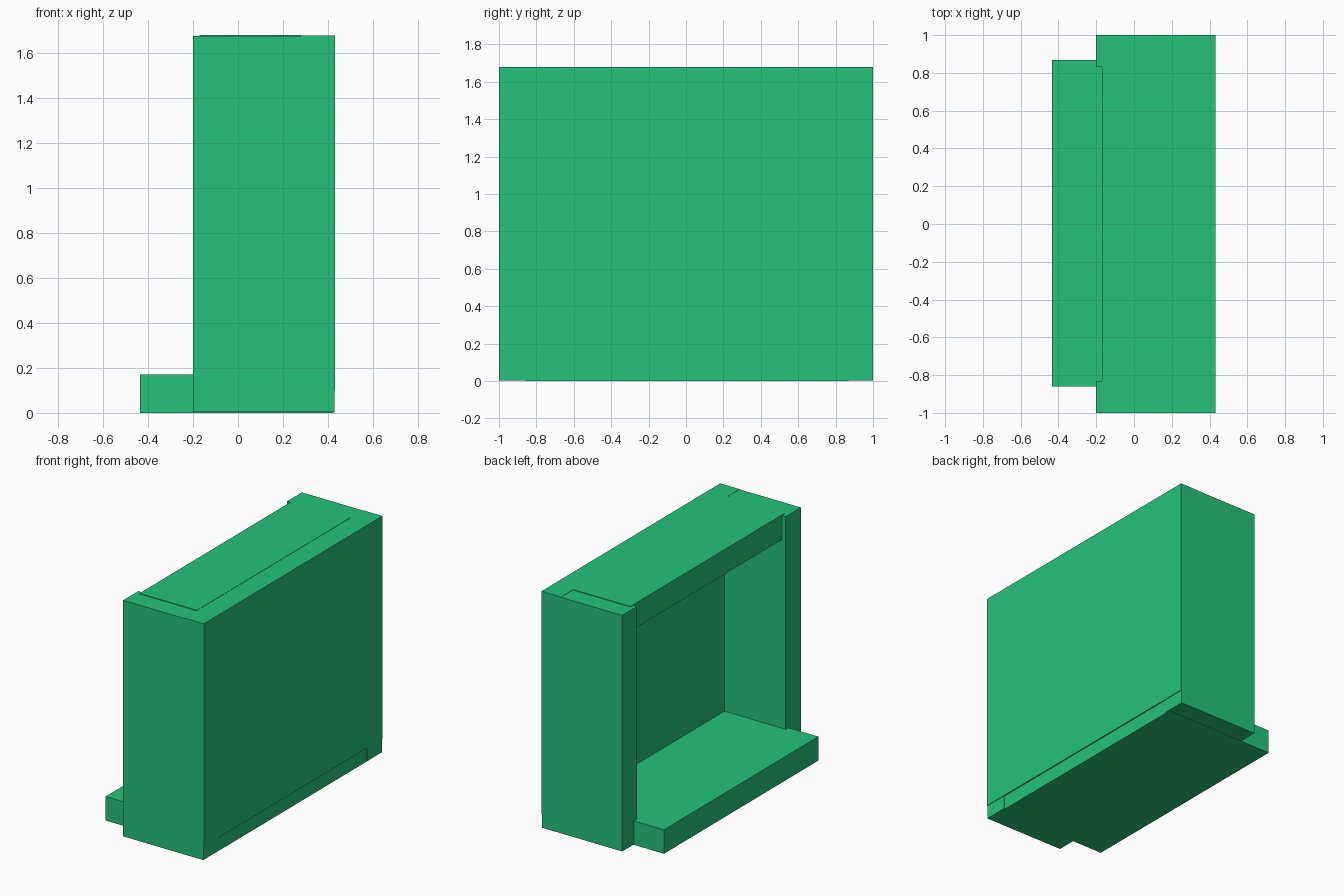
import bpy

default = bpy.data.objects.get("Cube")
if default:
    bpy.data.objects.remove(default, do_unlink=True)

green = bpy.data.materials.new("green")
green.use_nodes = True
colour = (0.018, 0.54, 0.2, 1)
green.diffuse_color = colour
green.node_tree.nodes["Principled BSDF"].inputs["Base Color"].default_value = colour


def box(name, low, high):
    """Add a flat-faced board between two opposite corners."""
    centre = [(a + b) / 2 for a, b in zip(low, high)]
    size = [b - a for a, b in zip(low, high)]
    bpy.ops.mesh.primitive_cube_add(size=1)
    board = bpy.context.object
    board.name = name
    for v in board.data.vertices:
        v.co = [c + s * k for c, s, k in zip(centre, size, v.co)]
    board.data.materials.append(green)


# Side boards of the open box
box("right_side_board", (-0.2, -1, 0.004), (0.428, -0.83, 1.676))
box("left_side_board", (-0.2, 0.835, 0.004), (0.428, 1, 1.676))

# Top board, set back slightly from the opening
box("top_board", (-0.17, -0.86, 1.505), (0.28, 0.865, 1.68))

# Closed back panel, ending just above the ground
box("back_panel", (0.28, -1, 0.1), (0.432, 1, 1.678))

# Base slab sticking out through the opening
box("base_slab", (-0.435, -0.86, 0), (0.424, 0.868, 0.17))
